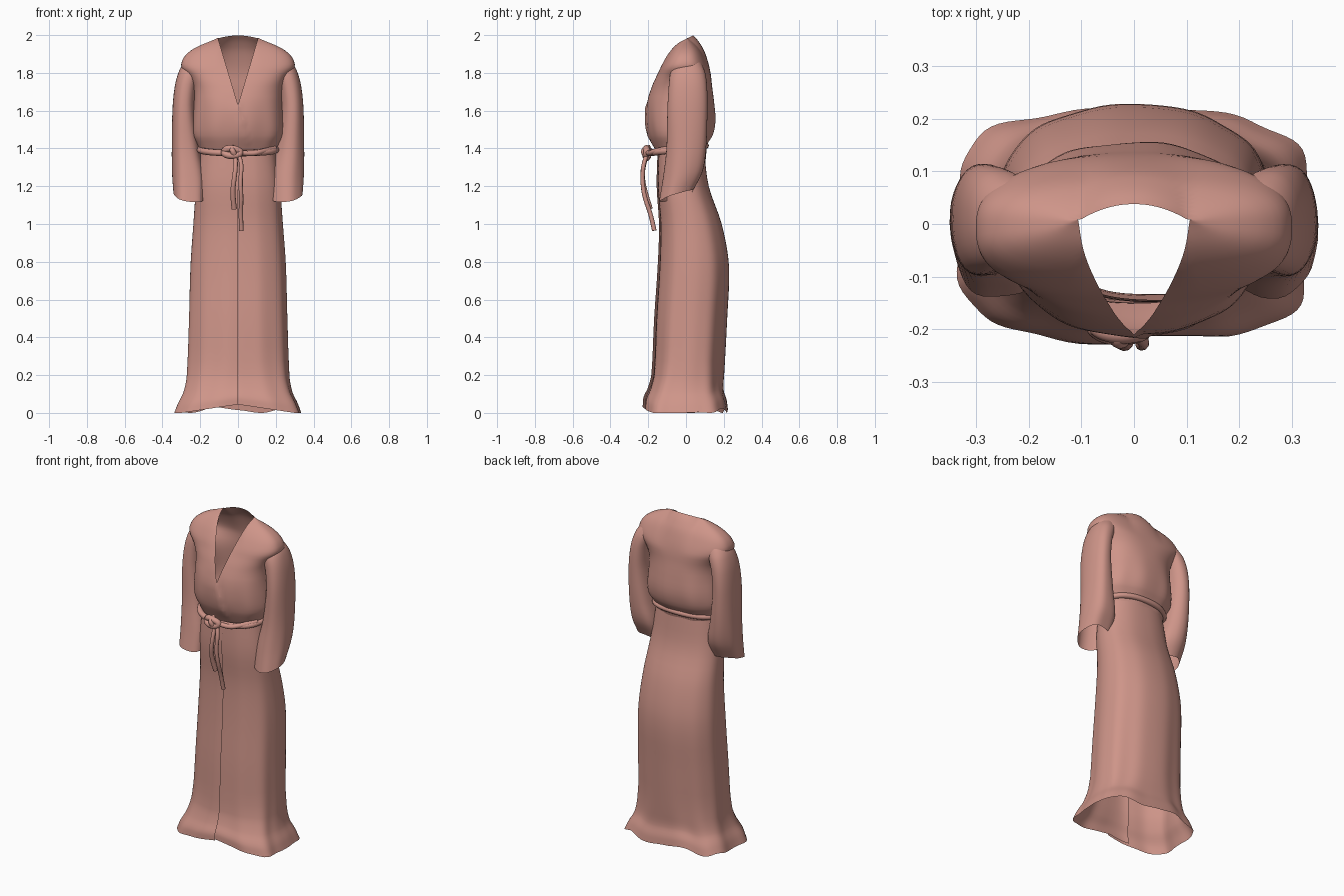
import bpy, bmesh, math

if "Cube" in bpy.data.objects:
    bpy.data.objects.remove(bpy.data.objects["Cube"])

cloth = bpy.data.materials.new("dusty_pink_cloth")
cloth.diffuse_color = (0.62, 0.30, 0.25, 1)
cloth.use_nodes = True
cloth.node_tree.nodes["Principled BSDF"].inputs["Base Color"].default_value = cloth.diffuse_color


def table(rows, z):
    """Smooth (Catmull-Rom) lookup in rows of (z, a, b, ...)."""
    i = 0
    while i < len(rows) - 2 and z > rows[i + 1][0]:
        i += 1
    p1, p2 = rows[i], rows[i + 1]
    p0, p3 = rows[max(i - 1, 0)], rows[min(i + 2, len(rows) - 1)]
    h = p2[0] - p1[0]
    t = (z - p1[0]) / h
    out = []
    for k in range(1, len(p1)):
        m1 = (p2[k] - p0[k]) / (p2[0] - p0[0]) * h
        m2 = (p3[k] - p1[k]) / (p3[0] - p1[0]) * h
        out.append((2*t**3 - 3*t*t + 1) * p1[k] + (t**3 - 2*t*t + t) * m1
                   + (3*t*t - 2*t**3) * p2[k] + (t**3 - t*t) * m2)
    return out


def power(c, n):
    return math.copysign(abs(c) ** (2 / n), c)


def levels(rows, steps):
    """Heights: every table row plus steps in between."""
    zs = []
    for a, b in zip(rows, rows[1:]):
        zs += [a[0] + (b[0] - a[0]) * k / steps for k in range(steps)]
    return zs + [rows[-1][0]]


def loft(zs, angles, point, closed=True):
    """Sheet of rings; faces on the front half get material_index 1 as a marker."""
    bm = bmesh.new()
    rings = [[bm.verts.new(point(a, z)) for a in angles] for z in zs]
    n = len(angles)
    for r, s in zip(rings, rings[1:]):
        for j in range(n if closed else n - 1):
            k = (j + 1) % n
            f = bm.faces.new((r[j], r[k], s[k], s[j]))
            f.material_index = 1 if math.sin(angles[j] + math.pi / n) < 0 else 0
    return bm


def finish(name, bm, angle=50):
    for f in bm.faces:
        f.material_index = 0
    me = bpy.data.meshes.new(name)
    bm.to_mesh(me)
    bm.free()
    ob = bpy.data.objects.new(name, me)
    bpy.context.collection.objects.link(ob)
    me.materials.append(cloth)
    bpy.ops.object.select_all(action='DESELECT')
    ob.select_set(True)
    bpy.context.view_layer.objects.active = ob
    bpy.ops.object.shade_smooth_by_angle(angle=math.radians(angle))
    return ob


def circle(n):
    return [2 * math.pi * j / n for j in range(n)]


# Skirt: open sheet whose front edges overlap, with soft folds and a flared hem
SKIRT = [(0.0, .342, -.228, .222), (.05, .322, -.224, .215), (.11, .292, -.20, .198),
         (.2, .274, -.18, .20), (.5, .262, -.166, .216), (.78, .254, -.148, .226),
         (1.0, .238, -.142, .188), (1.2, .222, -.155, .12), (1.4, .195, -.15, .095)]
LAP = .3
ANG0 = -math.pi / 2 - LAP


def skirt_point(a, z):
    hw, yf, yb = table(SKIRT, z)
    low = 1 - z / 1.4
    fold = 1 + low * (.018 * math.cos(6 * a - 2.6) + .012 * math.cos(11 * a))
    fold *= 1 - .1 * max(0, 1 - (a - ANG0) / .7)
    hem = max(0, 1 - z / .25)
    fold *= 1 + .02 * hem * math.cos(4 * a + math.pi)
    n = 2.3 + .6 * hem
    x = hw * power(math.cos(a), n) * fold
    y = (yf + yb) / 2 + (yb - yf) / 2 * power(math.sin(a), n) * fold
    if math.sin(a) < 0:
        lift = .045 * max(0, 1 - abs(x) / .3)
    else:
        lift = .015 * math.sin(a) * (1 + math.cos(7 * a))
    return x, y, z + lift * hem


N = 110
bm = loft(levels(SKIRT, 4), [ANG0 + (2 * math.pi + LAP) * j / N for j in range(N + 1)],
          skirt_point, closed=False)
finish("skirt", bm)

# Torso: bloused over the belt, flaring into the sleeve heads, closing to a shoulder ridge
TORSO = [(1.37, .195, -.15, .095), (1.42, .215, -.175, .11), (1.47, .24, -.195, .14),
         (1.55, .24, -.208, .155), (1.65, .232, -.204, .148), (1.73, .238, -.18, .138),
         (1.78, .262, -.158, .133), (1.83, .300, -.132, .124), (1.88, .288, -.098, .11),
         (1.92, .250, -.066, .095), (1.95, .203, -.038, .078), (1.975, .152, -.008, .06),
         (1.998, .108, .034, .038)]
TIP, TOP, HALF = 1.63, 1.98, .105


def torso_point(a, z):
    hw, yf, yb = table(TORSO, z)
    n = 2.3 + .4 * min(1, max(0, (z - 1.7) / .1))
    x = hw * power(math.cos(a), n)
    fold = 1 + .02 * math.cos(9 * a) * max(0, 1 - abs(z - 1.5) / .2)
    y = (yf + yb) / 2 + (yb - yf) / 2 * power(math.sin(a), n) * fold
    ridge = min(1, abs(x) / .1) ** 2 * min(1, max(0, (z - 1.8) / .19))
    y -= .028 * ridge
    # lap of one front panel over the other below the neck
    if math.sin(a) < 0 and 1.4 < z < TIP and x < .3 * (TIP - z):
        y -= .008 * max(0, 1 + x / .15) * min(1, (z - 1.4) / .08)
    return x, y, z - .014 * ridge * max(0, (z - 1.9) / .1)


bm = loft(levels(TORSO, 3), circle(96), torso_point)
# V neck: slice the front half along both edges, then remove the wedge
for s in (-1, 1):
    front = [f for f in bm.faces if f.material_index == 1 and f.calc_center_median().z > 1.55
             and f.calc_center_median().x * s > -.02]
    geom = front + list({e for f in front for e in f.edges}) + list({v for f in front for v in f.verts})
    bmesh.ops.bisect_plane(bm, geom=geom, dist=1e-5, plane_co=(0, 0, TIP),
                           plane_no=(s * (TOP - TIP), 0, -HALF))
gone = []
for f in bm.faces:
    c = f.calc_center_median()
    if f.material_index == 1 and c.z > TIP and abs(c.x) < HALF * (c.z - TIP) / (TOP - TIP):
        gone.append(f)
bmesh.ops.delete(bm, geom=gone, context='FACES')
finish("torso", bm)

# Sleeves: hanging open tubes with a slanted cuff (z, x centre, half x, y centre, half y)
SLEEVE = [(1.13, .258, .082, -.05, .09), (1.25, .260, .088, -.015, .105),
          (1.40, .276, .074, .003, .105), (1.60, .287, .060, .008, .106),
          (1.72, .277, .059, .01, .102), (1.80, .254, .062, .01, .092),
          (1.85, .228, .060, .012, .07), (1.88, .20, .045, .015, .05)]


def sleeve(name, side):
    def point(a, z):
        cx, hx, cy, hy = table(SLEEVE, z)
        low = max(0, 1 - (z - 1.13) / .3)
        fold = 1 + .03 * math.cos(5 * a + side) * max(0, 1 - (z - 1.13) / .6)
        tilt = low * (.03 * (1 + math.sin(a)) + .012 * math.cos(a) - .012)
        return (side * (cx + hx * power(math.cos(a), 2.3) * fold),
                cy + hy * power(math.sin(a), 2.3) * fold, z + tilt)
    bm = loft(levels(SLEEVE, 4), circle(40), point)
    if side < 0:
        bmesh.ops.reverse_faces(bm, faces=bm.faces[:])
    finish(name, bm)


sleeve("right_sleeve", 1)
sleeve("left_sleeve", -1)


# Rope parts: smooth round tubes along a path
def rope(name, pts, radius, cyclic=False, ends=None):
    cu = bpy.data.curves.new(name, 'CURVE')
    cu.dimensions = '3D'
    cu.bevel_depth = radius
    cu.bevel_resolution = 3
    cu.resolution_u = 5
    cu.use_fill_caps = True
    sp = cu.splines.new('NURBS')
    sp.points.add(len(pts) - 1)
    for i, p in enumerate(pts):
        sp.points[i].co = (*p, 1)
        sp.points[i].radius = 1 if not ends else 1 + (ends - 1) * i / (len(pts) - 1)
    sp.use_cyclic_u = cyclic
    sp.use_endpoint_u = not cyclic
    sp.order_u = 3
    ob = bpy.data.objects.new(name, cu)
    bpy.context.collection.objects.link(ob)
    cu.materials.append(cloth)


# Belt around the waist, dipping at the front, with a second strand across the front
ring = [(.205 * power(math.cos(a), 2.3), -.03 + (.155 if math.sin(a) < 0 else .135) * power(math.sin(a), 2.3),
         1.395 + .02 * math.sin(a)) for a in circle(32)]
rope("belt", ring, .017, True)
rope("belt_strand", [(-.03, -.205, 1.385), (.06, -.198, 1.368), (.13, -.175, 1.385), (.195, -.09, 1.40)], .014)

# Knot loops and the two hanging ends
rope("knot", [(-.075, -.19, 1.385), (-.06, -.205, 1.40), (-.02, -.212, 1.40), (.015, -.205, 1.385),
              (.005, -.21, 1.365), (-.035, -.215, 1.36), (-.07, -.205, 1.368)], .018, True)
rope("knot_wrap", [(-.03, -.19, 1.405), (-.035, -.222, 1.40), (-.02, -.224, 1.37), (-.01, -.195, 1.345)], .015)
rope("short_tie_end", [(-.015, -.205, 1.37), (-.01, -.225, 1.32), (-.02, -.232, 1.24),
                       (-.03, -.215, 1.16), (-.02, -.19, 1.08)], .011, ends=1.3)
rope("long_tie_end", [(.0, -.205, 1.37), (.022, -.225, 1.33), (.012, -.232, 1.23),
                      (.018, -.22, 1.14), (.014, -.185, 1.05), (.018, -.168, .965)], .011, ends=1.1)
